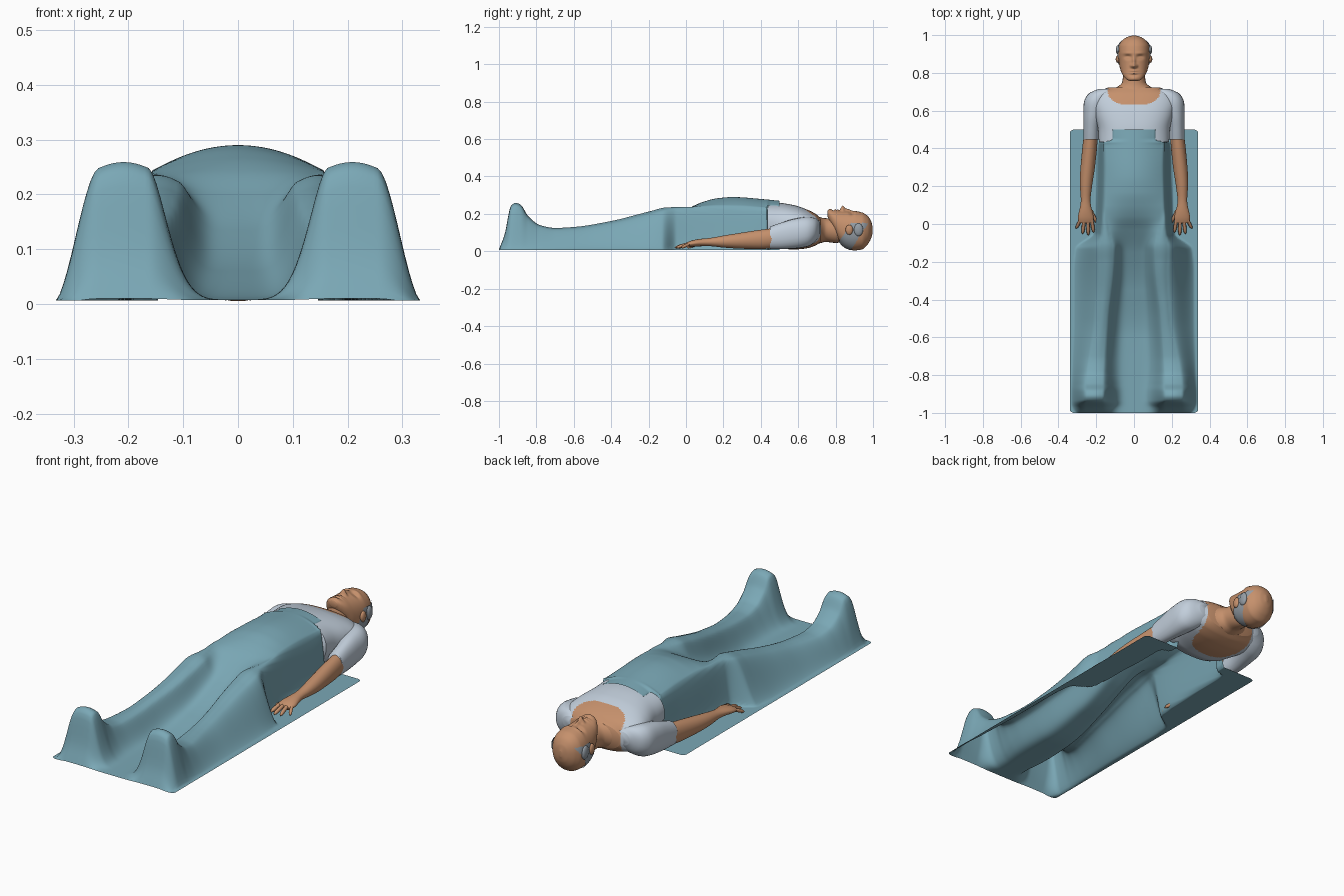
import bpy, bmesh, math
from mathutils import Vector

cube = bpy.data.objects.get("Cube")
if cube:
    bpy.data.objects.remove(cube, do_unlink=True)


def material(name, rgb):
    m = bpy.data.materials.new(name)
    m.use_nodes = True
    m.diffuse_color = (*rgb, 1)
    m.node_tree.nodes["Principled BSDF"].inputs["Base Color"].default_value = (*rgb, 1)
    return m


BLUE = material("blanket blue", (0.195, 0.39, 0.465))
SKIN = material("skin", (0.56, 0.28, 0.15))
WHITE = material("shirt pale grey", (0.54, 0.62, 0.71))
GREY = material("hair grey", (0.30, 0.34, 0.38))


def sample(rows, t):
    """Monotone smooth interpolation of rows whose first entry is the position."""
    n = len(rows)
    i = max(k for k in range(n - 1) if k == 0 or rows[k][0] <= t)
    a, b = rows[i], rows[i + 1]
    d = b[0] - a[0]
    u = min(1, max(0, (t - a[0]) / d))

    def slope(k, c):
        if k in (0, n - 1):
            j = min(k, n - 2)
            return (rows[j + 1][c] - rows[j][c]) / (rows[j + 1][0] - rows[j][0])
        p = (rows[k][c] - rows[k - 1][c]) / (rows[k][0] - rows[k - 1][0])
        q = (rows[k + 1][c] - rows[k][c]) / (rows[k + 1][0] - rows[k][0])
        return 2 * p * q / (p + q) if p * q > 0 else 0

    out = []
    for c in range(1, len(a)):
        v = a[c] * (1 + 2 * u) * (1 - u) ** 2 + b[c] * u * u * (3 - 2 * u)
        v += d * slope(i, c) * u * (1 - u) ** 2 - d * slope(i + 1, c) * u * u * (1 - u)
        out.append(v)
    return out


def finish(name, bm, mats, rule=None):
    bmesh.ops.recalc_face_normals(bm, faces=bm.faces)
    for f in bm.faces:
        f.smooth = True
        if rule:
            f.material_index = rule(f.calc_center_median())
    mesh = bpy.data.meshes.new(name)
    for m in mats:
        mesh.materials.append(m)
    bm.to_mesh(mesh)
    bm.free()
    ob = bpy.data.objects.new(name, mesh)
    bpy.context.collection.objects.link(ob)
    return ob


def loft(name, rows, mats, power=2.0, steps=24, sides=24, rule=None, flip=1):
    """Rings along y; each row is y, centre x, half width, bottom z, top z."""
    rows = sorted(rows)
    bm = bmesh.new()
    rings = []
    y0, y1 = rows[0][0], rows[-1][0]
    for s in range(steps + 1):
        y = y0 + (y1 - y0) * (1 - math.cos(math.pi * s / steps)) / 2
        xc, w, zb, zt = sample(rows, y)
        ring = []
        for k in range(sides):
            a = math.tau * k / sides
            c, q = math.cos(a), math.sin(a)
            c = math.copysign(abs(c) ** (2 / power), c)
            q = math.copysign(abs(q) ** (2 / power), q)
            ring.append(bm.verts.new((flip * (xc + w * c), y, (zb + zt + (zt - zb) * q) / 2)))
        rings.append(ring)
    for r, s in zip(rings, rings[1:]):
        for k in range(sides):
            j = (k + 1) % sides
            bm.faces.new((r[k], r[j], s[j], s[k]))
    bm.faces.new(rings[0])
    bm.faces.new(rings[-1])
    return finish(name, bm, mats, rule)


def blob(name, loc, size, mat):
    bm = bmesh.new()
    bmesh.ops.create_uvsphere(bm, u_segments=16, v_segments=10, radius=1)
    for v in bm.verts:
        v.co = Vector(loc) + Vector(p * q for p, q in zip(v.co, size))
    return finish(name, bm, [mat])


def ease(t):
    t = min(1, max(0, t))
    return t * t * (3 - 2 * t)


# Blanket: y, then height on the centre line
middle = [(-1, .007), (-.6, .012), (-.35, .06), (-.15, .135), (-.03, .2),
          (.04, .243), (.1, .267), (.17, .284), (.25, .29), (.42, .278), (.5, .27)]
# y, then height of the ridge over each leg or flank
ridge = [(-1, .01), (-.97, .09), (-.935, .245), (-.91, .259), (-.885, .25), (-.845, .19),
         (-.78, .14), (-.7, .125), (-.6, .13), (-.4, .162), (-.2, .212), (-.1, .235),
         (0, .237), (.1, .24), (.3, .238), (.42, .235), (.45, .25), (.5, .248)]
# y, then inner ridge edge, outer ridge edge, foot of the outer slope, torso share
spread = [(-1, .165, .255, .34, 0), (-.85, .165, .25, .34, 0), (-.5, .145, .19, .338, 0),
          (-.25, .115, .175, .335, 0), (-.13, .11, .18, .32, 0), (-.05, .13, .168, .22, .3),
          (.1, .165, .158, .207, 1), (.3, .16, .153, .202, 1), (.43, .15, .155, .195, 1),
          (.45, .105, .11, .15, 1), (.5, .105, .11, .15, 1)]
COLS, ROWS, CORNER = 96, 220, .02
bm = bmesh.new()
sheet = []
for r in range(ROWS + 1):
    y = -1 + 1.5 * r / ROWS
    z0, h = sample(middle, y)[0], sample(ridge, y)[0]
    inner, outer, foot, torso = sample(spread, y)
    gap = max(0, CORNER - min(y + 1, .5 - y))
    half = .34 - CORNER + math.sqrt(max(0, CORNER ** 2 - gap ** 2))
    line = []
    for c in range(COLS + 1):
        x = half * (2 * c / COLS - 1)
        ax = abs(x)
        t = min(1, ax / inner)
        rise = torso * t * t + (1 - torso) * ease(t ** 2.5)
        z = z0 + (h - z0) * rise
        # Rounded crown over each leg, then the outer slope
        crown = (ax - (inner + outer) / 2) / max(.03, outer - inner) * 2
        z *= 1 - .04 * (1 - torso) * ease(t ** 4) * min(1, crown ** 2)
        z *= 1 - ease((ax - outer) / (foot - outer))
        line.append(bm.verts.new((x, y, max(z, .006))))
    sheet.append(line)
for a, b in zip(sheet, sheet[1:]):
    for c in range(COLS):
        bm.faces.new((a[c], a[c + 1], b[c + 1], b[c]))
finish("blanket", bm, [BLUE])


# Shirt body with a scooped neckline, lower at the back
def neckline(p):
    depth = .1 if p.z > .11 else .2
    return int((abs(p.x) / .14) ** 3 + (max(0, .73 - p.y) / depth) ** 3 < 1)


loft("shirt_body", [(.435, 0, .186, .04, .262), (.5, 0, .19, .015, .259),
                    (.58, 0, .21, .01, .246), (.64, 0, .222, .015, .226),
                    (.69, 0, .205, .03, .202), (.722, 0, .14, .05, .176)],
     [WHITE, SKIN], 2.4, 90, 120, neckline)

# Neck and head
loft("neck", [(.66, 0, .13, .03, .2), (.7, 0, .122, .04, .19), (.725, 0, .09, .045, .18),
              (.745, 0, .064, .05, .177), (.8, 0, .056, .045, .175), (.84, 0, .05, .05, .16)],
     [SKIN])
head = loft("head", [(.757, 0, .022, .185, .216), (.766, 0, .04, .16, .222),
                     (.79, 0, .06, .11, .22), (.82, 0, .073, .05, .216),
                     (.86, 0, .081, .015, .214), (.9, 0, .084, .005, .215),
                     (.94, 0, .081, .01, .208), (.97, 0, .064, .035, .19),
                     (.99, 0, .036, .07, .16), (.998, 0, .008, .1, .13)],
            [SKIN], 2.2, 96, 120)

# Hair: a band lifted off the sides and nape of the head
bm = bmesh.new()
bm.from_mesh(head.data)
bald = []
for f in bm.faces:
    p = f.calc_center_median()
    if p.z > .15 or abs(p.x) < .02 or abs(p.y - .83 - .65 * p.z) > .045:
        bald.append(f)
bmesh.ops.delete(bm, geom=bald, context='FACES')
bm.normal_update()
for v in bm.verts:
    v.co += v.normal * .004
    v.co.z = max(v.co.z, .003)
finish("hair", bm, [GREY])

# Face modelled into the head: centre x, centre y, spread x, spread y, height
features = [(0, .837, .011, .012, .026), (0, .862, .008, .022, .013),
            (.014, .837, .007, .008, .008), (.032, .884, .018, .011, -.013),
            (.032, .881, .012, .006, .006), (.034, .904, .024, .008, .004),
            (0, .811, .02, .005, .007), (0, .798, .018, .005, .006),
            (0, .788, .022, .005, -.003), (0, .771, .022, .011, .005)]
for v in head.data.vertices:
    if v.co.z > .13:
        for fx, fy, sx, sy, height in features:
            v.co.z += height * math.exp(-((abs(v.co.x) - fx) / sx) ** 2
                                        - ((v.co.y - fy) / sy) ** 2)

# Right and left parts
for side, flip in (("left", 1), ("right", -1)):
    blob(side + "_ear", (flip * .086, .873, .115), (.011, .02, .027), SKIN)
    blob(side + "_hair_tuft", (flip * .084, .922, .115), (.012, .025, .034), GREY)
    loft(side + "_sleeve", [(.448, .226, .041, .012, .132), (.5, .224, .043, .012, .15),
                            (.58, .214, .054, .015, .174), (.65, .2, .064, .025, .184),
                            (.69, .175, .066, .05, .178), (.716, .14, .045, .09, .158)],
         [WHITE], 2.2, flip=flip)
    loft(side + "_arm", [(.005, .254, .038, .025, .048), (.03, .255, .042, .024, .058),
                         (.08, .256, .032, .027, .067), (.12, .256, .025, .028, .07),
                         (.2, .254, .032, .02, .084), (.3, .245, .038, .014, .1),
                         (.4, .235, .039, .012, .115), (.48, .228, .036, .02, .125)],
         [SKIN], flip=flip)
    # Each digit: root x, root y, tip x, tip y
    digits = {"thumb": (.228, .075, .195, 0), "index_finger": (.224, .025, .214, -.045),
              "middle_finger": (.244, .02, .242, -.06), "ring_finger": (.264, .02, .272, -.053),
              "little_finger": (.283, .025, .306, -.025)}
    for name, (x0, y0, x1, y1) in digits.items():
        rows = []
        for t, w in ((0, .009), (.5, .0095), (.85, .008), (1, .002)):
            z = .042 - .022 * t
            rows.append((y0 + (y1 - y0) * t, x0 + (x1 - x0) * t, w, z - w, z + w))
        loft(side + "_" + name, rows, [SKIN], 2, 10, 10, flip=flip)
